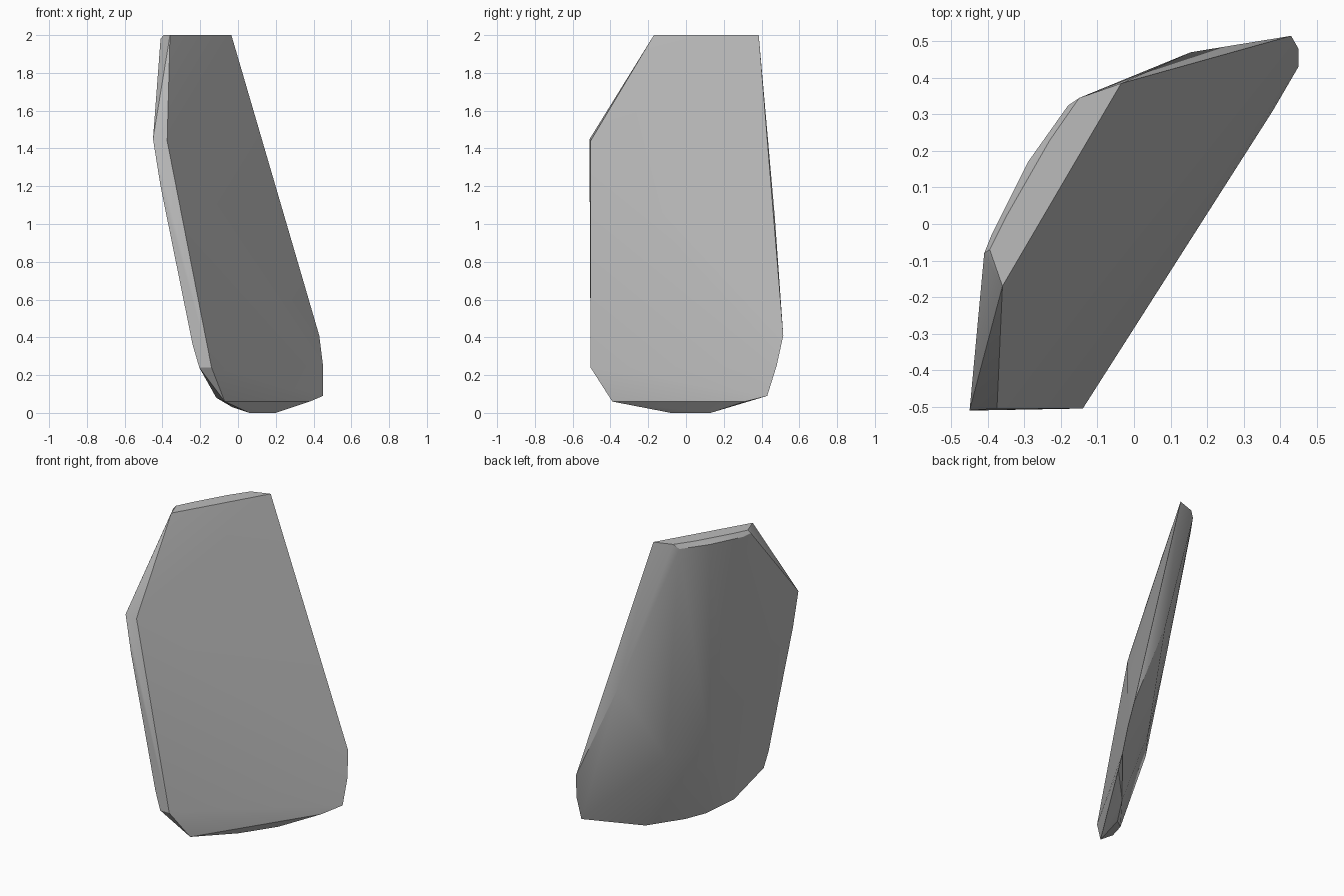
import bpy
import bmesh
import math

default_cube = bpy.data.objects.get("Cube")
if default_cube:
    bpy.data.objects.remove(default_cube, do_unlink=True)


def make_material(name, colour):
    material = bpy.data.materials.new(name)
    material.use_nodes = True
    material.diffuse_color = colour
    material.node_tree.nodes["Principled BSDF"].inputs["Base Color"].default_value = colour
    return material


# Outline of the broad, nearly flat face
front_outline = [
    (-.36, -.17, 2), (-.035, .385, 2), (.43, .515, .41), (.45, .43, .09),
    (.38, .31, .06), (-.07, -.39, .06), (-.14, -.505, .24), (-.375, -.505, 1.44),
]

# Top rim and the small bevel just below it
top_rim = [(-.395, -.07, 2), (-.35, .02, 2), (-.23, .23, 2), (-.15, .345, 2)]
top_bevel = [(-.41, -.08, 1.98), (-.39, -.03, 1.97), (-.29, .17, 1.97), (-.18, .325, 1.97)]

# Narrow side edge, rounded underside and far edge of the back
side_edge = [(-.45, -.51, 1.45), (-.41, -.51, 1.2), (-.24, -.505, .36), (-.205, -.505, .24)]
under_edge = [(-.115, -.33, .08), (-.03, -.16, .03), (.06, -.08, 0), (.2, .13, 0)]
far_edge = [(.155, .47, 1.04), (.45, .48, .25)]

# Gentle bulge down the middle of the back
back_bulge = [(-.233, -.02, 1.1), (-.155, .105, 1.1), (-.047, .239, 1.1),
              (-.134, -.053, .5), (.028, .163, .5)]


def make_shard(name, outlines, material):
    """Wrap a faceted stone skin around the outlines."""
    bm = bmesh.new()
    for outline in outlines:
        for point in outline:
            bm.verts.new(point)
    hull = bmesh.ops.convex_hull(bm, input=bm.verts)
    unused = [v for v in hull["geom_interior"] + hull["geom_unused"]
              if isinstance(v, bmesh.types.BMVert)]
    bmesh.ops.delete(bm, geom=list(set(unused)), context="VERTS")
    # Merge almost coplanar triangles into clean facets
    bmesh.ops.dissolve_limit(bm, angle_limit=math.radians(1), verts=bm.verts, edges=bm.edges)
    bmesh.ops.recalc_face_normals(bm, faces=bm.faces)
    mesh = bpy.data.meshes.new(name)
    bm.to_mesh(mesh)
    bm.free()
    mesh.materials.append(material)
    shard = bpy.data.objects.new(name, mesh)
    bpy.context.collection.objects.link(shard)
    return shard


stone = make_material("stone grey", (.5, .5, .5, 1))
shard = make_shard(
    "stone_shard",
    [front_outline, top_rim, top_bevel, side_edge, under_edge, far_edge, back_bulge],
    stone,
)

# Soft shading on the bulge, crisp rims
bpy.ops.object.select_all(action="DESELECT")
shard.select_set(True)
bpy.context.view_layer.objects.active = shard
bpy.ops.object.shade_smooth_by_angle(angle=math.radians(30))
